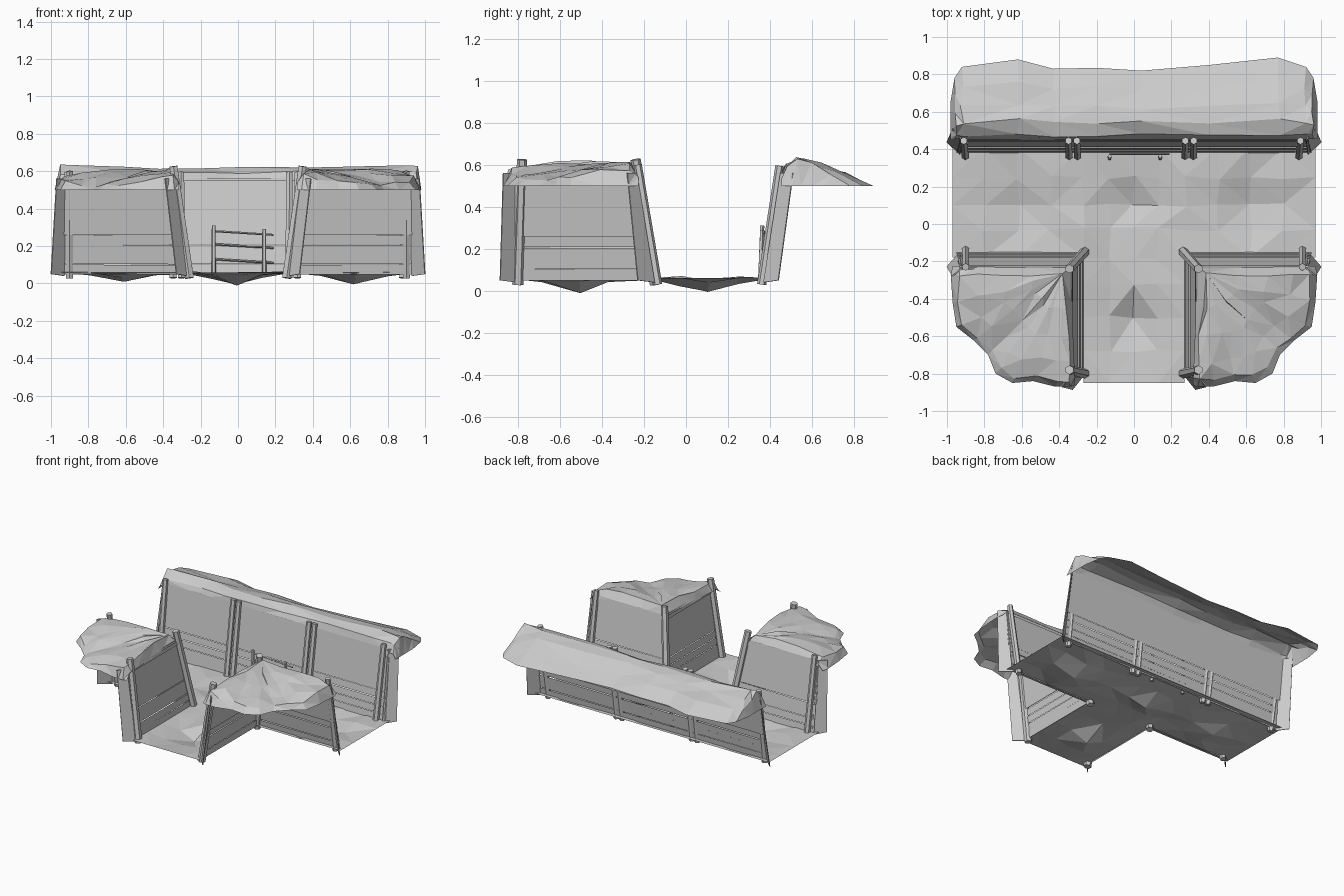
import bpy, bmesh, math, random
from mathutils import Vector

random.seed(4)
if "Cube" in bpy.data.objects:
    bpy.data.objects.remove(bpy.data.objects["Cube"], do_unlink=True)

grey = bpy.data.materials.new("plain_grey")
grey.use_nodes = True
colour = (0.6, 0.6, 0.6, 1)
grey.diffuse_color = colour
grey.node_tree.nodes["Principled BSDF"].inputs["Base Color"].default_value = colour


def finish(name, bm):
    mesh = bpy.data.meshes.new(name)
    bm.to_mesh(mesh)
    bm.free()
    mesh.materials.append(grey)
    obj = bpy.data.objects.new(name, mesh)
    bpy.context.collection.objects.link(obj)
    return obj


def surface(name, rows, keep=None, jitter=0.0):
    """Faceted upward-facing sheet through a grid of points."""
    bm = bmesh.new()
    grid = [[bm.verts.new(p) for p in row] for row in rows]
    for i in range(len(grid) - 1):
        for j in range(len(grid[0]) - 1):
            quad = [grid[i][j], grid[i + 1][j], grid[i + 1][j + 1], grid[i][j + 1]]
            if keep is None or keep(sum((v.co for v in quad), Vector()) / 4):
                bm.faces.new(quad)
    bmesh.ops.delete(bm, geom=[v for v in bm.verts if not v.link_faces], context='VERTS')
    bmesh.ops.remove_doubles(bm, verts=bm.verts, dist=0.001)
    for v in bm.verts:
        if not v.is_boundary:
            v.co += Vector([random.uniform(-jitter, jitter) for _ in range(3)]) * Vector((1, 1, 0.5)).length / 1.5
    bmesh.ops.triangulate(bm, faces=bm.faces)
    bm.normal_update()
    if sum(f.normal.z * f.calc_area() for f in bm.faces) < 0:
        bmesh.ops.reverse_faces(bm, faces=bm.faces)
    return finish(name, bm)


def post(name, foot, head, radius=0.022, sides=6):
    """Rough round stake between two points."""
    foot, head = Vector(foot), Vector(head)
    bm = bmesh.new()
    bmesh.ops.create_cone(bm, cap_ends=True, segments=sides, radius1=radius,
                          radius2=radius * 0.9, depth=(head - foot).length)
    turn = Vector((0, 0, 1)).rotation_difference(head - foot)
    for v in bm.verts:
        v.co = turn @ v.co + (foot + head) / 2
    finish(name, bm)


LOW, HIGH = 0.05, 0.56


def wall(name, a, b, top_a, top_b):
    """Leaning wall: lower planks, an upper sheet and a backing sheet."""
    a, b = Vector((*a, LOW)), Vector((*b, LOW))
    top_a, top_b = Vector((*top_a, HIGH)), Vector((*top_b, HIGH))
    normal = (b - a).cross(top_a - a).normalized()

    def at(t, z, out=0.0):
        k = (z - LOW) / (HIGH - LOW)
        return a.lerp(top_a, k).lerp(b.lerp(top_b, k), t) + normal * out

    bm = bmesh.new()

    def panel(z0, z1, out=0.0, back=False, wobble=0.0):
        w = [random.uniform(-wobble, wobble) for _ in range(4)]
        pts = [at(0, z0 + w[0], out), at(1, z0 + w[1], out),
               at(1, z1 + w[2], out), at(0, z1 + w[3], out)]
        bm.faces.new([bm.verts.new(p) for p in (reversed(pts) if back else pts)])

    step = (0.26 - LOW) / 4
    for i in range(4):
        panel(LOW + i * step, LOW + (i + 1) * step - 0.002, 0.002 * (i % 2), wobble=0.002)
    panel(0.26, HIGH)
    panel(0.26, HIGH, -0.008, back=True)
    panel(0.525, 0.55, 0.008)
    finish(name, bm)


def flap(name, a, b, top_a, top_b):
    """Thin strip of earth closing a wall end."""
    bm = bmesh.new()
    bm.faces.new([bm.verts.new(p) for p in
                  ((*a, 0.04), (*b, 0.05), (*top_b, HIGH), (*top_a, HIGH))])
    obj = finish(name, bm)
    mod = obj.modifiers.new("thickness", 'SOLIDIFY')
    mod.thickness = 0.006
    mod.offset = 0


# trodden floor with shallow hollows
xs = [-0.97, -0.8, -0.62, -0.45, -0.27, -0.13, 0, 0.13, 0.27, 0.45, 0.62, 0.8, 0.97]
ys = [0.41, 0.25, 0.1, -0.03, -0.18, -0.32, -0.5, -0.68, -0.85]
hollows = [(-0.62, 0.1), (0.62, 0.1), (0, 0.1), (0, -0.5)]


def floor_z(x, y):
    near = min((x - hx) ** 2 + (y - hy) ** 2 for hx, hy in hollows)
    return 0.06 * (1 - math.exp(-near / 0.02))


surface("floor", [[(x, y, floor_z(x, y)) for x in xs] for y in ys],
        keep=lambda c: c.y > -0.18 or abs(c.x) < 0.27, jitter=0.012)

# back wall with its posts and end strips
wall("back_wall", (-0.95, 0.38), (0.95, 0.38), (-0.93, 0.455), (0.93, 0.455))
for x in (-0.91, -0.35, -0.305, 0.275, 0.32, 0.89):
    post("back_post", (x * 0.99, 0.36, 0.03), (x, 0.445, 0.595))
for s in (-1, 1):
    flap("back_end_strip", (s * 0.93, 0.37), (s, 0.44), (s * 0.92, 0.45), (s * 0.97, 0.51))

# small step in front of the back wall
for x, z in ((-0.13, 0.31), (0.14, 0.29)):
    post("step_stake", (x, 0.352, 0.04), (x, 0.362, z), 0.012, 5)
for z in (0.12, 0.2, 0.27):
    post("step_rail", (-0.13, 0.374, z + 0.01), (0.19, 0.374, z - 0.01), 0.006, 4)

# earth bank on the back wall
edge = [(-0.98, 0.66), (-0.96, 0.78), (-0.92, 0.84), (-0.62, 0.88), (-0.43, 0.83), (-0.2, 0.835),
        (0.04, 0.82), (0.4, 0.85), (0.77, 0.89), (0.92, 0.84), (0.96, 0.78), (0.98, 0.66)]
profile = [(0, 0.535), (0.05, 0.595), (0.24, 0.625), (0.45, 0.6), (0.72, 0.555), (1, 0.5)]
rows = []
for i, (x, y) in enumerate(edge):
    rim = i in (0, len(edge) - 1)
    rows.append([(x, 0.455 + t * (y - 0.455), 0.5 if rim else z) for t, z in profile])
surface("back_bank", rows, jitter=0.012)

# two mirrored corner blocks
outline = [(0.97, -0.225), (0.98, -0.27), (0.97, -0.42), (0.95, -0.55), (0.86, -0.62), (0.78, -0.70),
           (0.74, -0.80), (0.65, -0.85), (0.54, -0.84), (0.42, -0.87), (0.34, -0.87), (0.315, -0.86)]
rings = [(0, 0.605), (0.3, 0.615), (0.55, 0.61), (0.78, 0.6), (0.94, 0.585), (1, 0.5)]
for s, side in ((1, "left"), (-1, "right")):
    def m(x, y):
        return (s * x, y)

    def pair_wall(name, a, b, ta, tb):
        ends = [m(*p) for p in (a, b, ta, tb)]
        if s < 0:
            ends = [ends[1], ends[0], ends[3], ends[2]]
        wall(name, *ends)

    pair_wall(side + "_cross_wall", (0.95, -0.15), (0.27, -0.15), (0.93, -0.235), (0.34, -0.235))
    pair_wall(side + "_passage_wall", (0.27, -0.15), (0.27, -0.82), (0.34, -0.235), (0.34, -0.82))
    post(side + "_outer_post", (*m(0.9, -0.135), 0.03), (*m(0.9, -0.23), 0.6))
    post(side + "_corner_post", (*m(0.26, -0.145), 0.03), (*m(0.345, -0.24), 0.625), 0.027)
    post(side + "_front_post", (*m(0.26, -0.80), 0.03), (*m(0.345, -0.78), 0.625), 0.027)
    flap(side + "_outer_strip", m(0.93, -0.15), m(1, -0.23), m(0.92, -0.235), m(0.97, -0.28))
    flap(side + "_front_strip", m(0.27, -0.81), m(0.33, -0.885), m(0.34, -0.81), m(0.39, -0.87))

    # earth bank fanning out from the inner corner, sagging on the diagonal
    rows = []
    for i, (x, y) in enumerate(outline):
        lip = i in (0, len(outline) - 1)
        cx, cy = (0.34, -0.235) if lip else (0.375, -0.27)
        sag = math.sin(math.pi * i / (len(outline) - 1)) ** 2
        row = []
        for t, z in rings:
            z = min(z, 0.54) if lip else z - 0.07 * sag * t * (z > 0.5)
            row.append((*m(cx + t * (x - cx), cy + t * (y - cy)), max(z, 0.5)))
        rows.append(row)
    surface(side + "_bank", rows, jitter=0.012)
